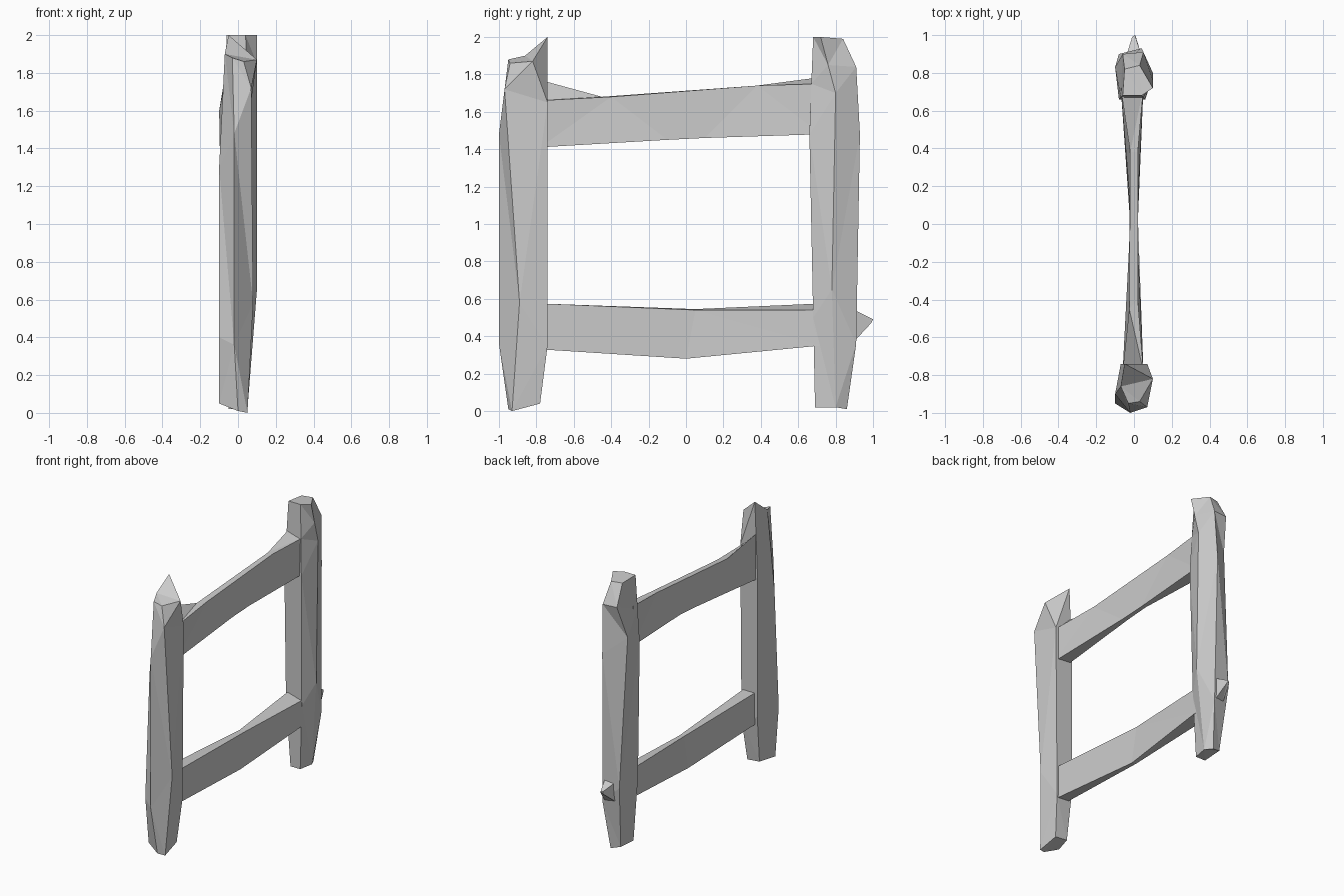
import bpy, bmesh


def loft(name, rings):
    """Join rings of equal point count into one closed, faceted solid."""
    bm = bmesh.new()
    loops = [[bm.verts.new(p) for p in ring] for ring in rings]
    n = len(loops[0])
    for lo, hi in zip(loops, loops[1:]):
        for i in range(n):
            j = (i + 1) % n
            bm.faces.new((lo[i], lo[j], hi[j], hi[i]))
    bm.faces.new(loops[0][::-1])
    bm.faces.new(loops[-1])
    bmesh.ops.triangulate(bm, faces=bm.faces[:])
    bmesh.ops.recalc_face_normals(bm, faces=bm.faces[:])
    mesh = bpy.data.meshes.new(name)
    bm.to_mesh(mesh)
    bm.free()
    ob = bpy.data.objects.new(name, mesh)
    bpy.context.collection.objects.link(ob)
    return ob


def rail(name, stations):
    """Hewn rail; station = (left x, right x), (bottom y, z), (right top y, z), (left top y, z)."""
    rings = []
    for (xl, xr), (yb, zb), (yr, zr), (yl, zl) in stations:
        rings.append([(xl, yb, zb + 0.01), (xr, yb, zb), (xr, yr, zr), (xl, yl, zl)])
    return loft(name, rings)


# Front post: five-sided, with one pointed inner corner at the top
loft("front_post", [
    [(0, -.95, .01), (.05, -.93, 0), (.04, -.78, .04), (-.06, -.78, .05), (-.1, -.91, .05)],
    [(-.02, -1, .36), (.08, -.89, .58), (.06, -.74, .35), (-.07, -.74, .4), (-.1, -.95, .4)],
    [(-.02, -1, 1.48), (.07, -.97, 1.72), (.07, -.74, 1.65), (-.07, -.74, 1.5), (-.1, -.9, 1.3)],
    [(-.03, -.95, 1.88), (.03, -.94, 1.86), (.1, -.82, 1.87), (-.05, -.74, 2), (-.07, -.86, 1.9)],
])

# Back post: five-sided, flat top with a chamfered outer shoulder
loft("back_post", [
    [(.03, .69, .02), (.05, .8, .02), (.02, .86, .01), (-.05, .84, .03), (-.05, .69, .02)],
    [(.05, .68, .5), (.1, .78, .65), (.05, .91, .36), (-.08, .9, .5), (-.08, .68, .5)],
    [(.06, .66, 1.48), (.1, .8, 1.7), (.04, .93, 1.48), (-.1, .83, 1.6), (-.08, .66, 1.5)],
    [(.05, .67, 1.75), (.1, .76, 1.85), (.05, .91, 1.84), (-.06, .9, 1.84), (-.07, .67, 1.75)],
    [(.04, .68, 2), (.1, .72, 2), (.03, .84, 1.99), (-.05, .82, 1.99), (-.06, .68, 2)],
])

# Upper rail: wide at the posts, thin in the middle
rail("upper_rail", [
    ((-.06, .05), (-.78, 1.41), (-.78, 1.66), (-.78, 1.77)),
    ((-.025, .02), (-.1, 1.45), (-.4, 1.68), (-.45, 1.68)),
    ((-.02, .02), (.1, 1.46), (.38, 1.74), (.38, 1.74)),
    ((-.07, .05), (.72, 1.48), (.72, 1.75), (.72, 1.785)),
])

# Lower rail
rail("lower_rail", [
    ((-.05, .05), (-.78, .33), (-.78, .575), (-.78, .575)),
    ((-.02, .02), (0, .28), (.05, .54), (.05, .545)),
    ((-.07, .05), (.72, .35), (.72, .54), (.72, .575)),
])

# Pointed rail end poking out of the back post
loft("rail_end", [
    [(-.05, .86, .36), (.05, .86, .33), (.05, .86, .56), (-.05, .86, .54)],
    [(-.01, .99, .47), (.01, .99, .47), (.005, 1, .49), (-.01, .99, .49)],
])
